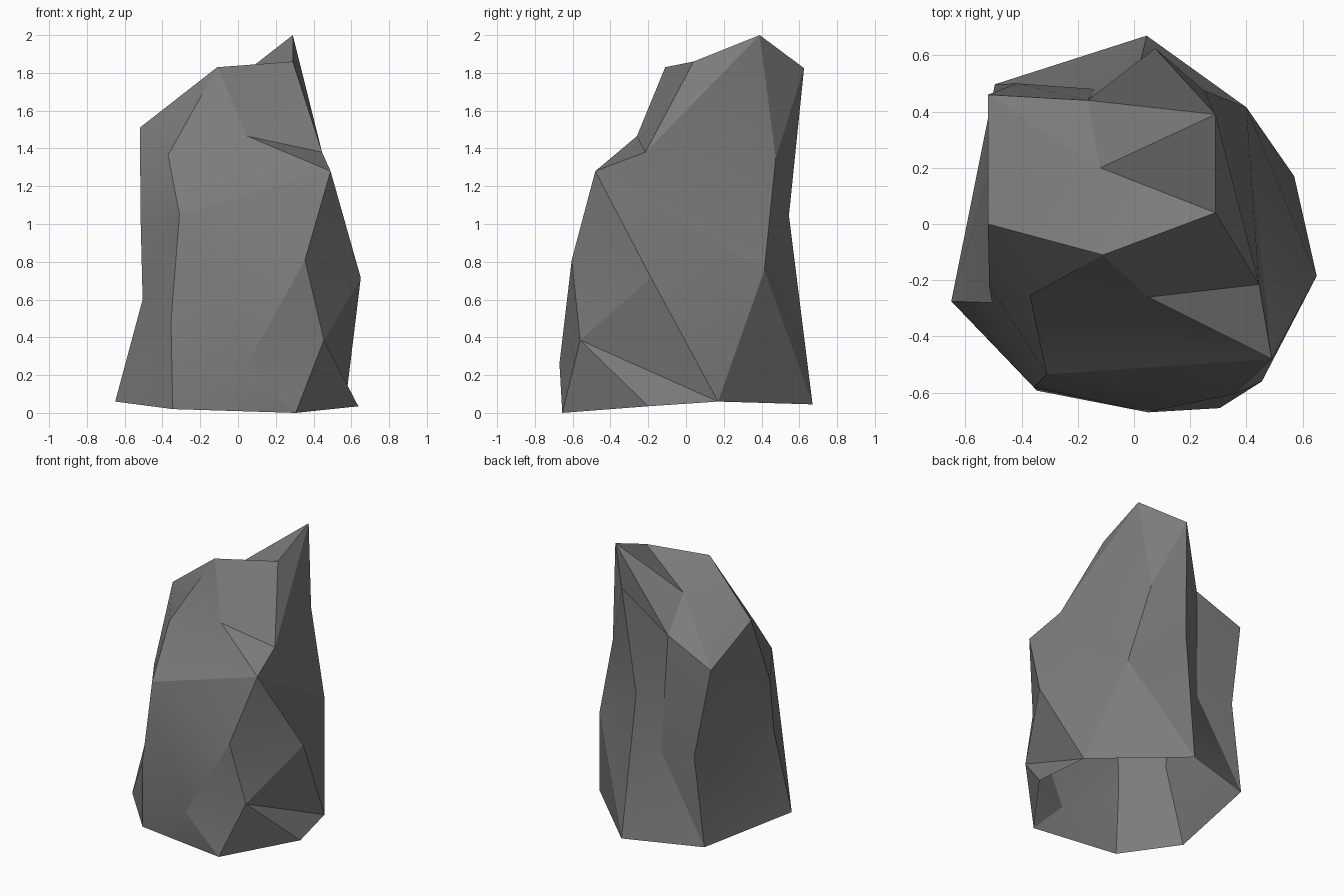
import bpy, bmesh, math

if "Cube" in bpy.data.objects:
    bpy.data.objects.remove(bpy.data.objects["Cube"])

# Corner points of the boulder, grouped by height
crown = {
    'A': (.29, .39, 2.0), 'B': (-.11, -.11, 1.83), 'C': (.29, .04, 1.86),
    'D': (-.12, .20, 1.68), 'I': (.075, .625, 1.825), 'E': (-.52, 0, 1.51),
    'G': (-.165, .44, 1.475), 'S': (.05, -.26, 1.465), 'R': (.445, -.215, 1.38),
    'a': (-.37, -.255, 1.365), 'P': (.25, .475, 1.35), 'F': (-.52, .46, 1.325),
    'Q': (.49, -.48, 1.28),
}
waist = {
    'b': (-.31, -.535, 1.05), 'L': (.015, .545, 1.045), 'g': (-.515, -.22, 1.0),
    'T': (.355, -.605, .81), 'N': (.40, .415, .755), 'Z': (.65, -.185, .715),
    'K': (-.415, .50, .69), 'M': (-.137, .48, .655), 'f': (-.505, -.28, .60),
    'c': (-.355, -.58, .48), 'U': (.455, -.56, .385), 'V': (.05, -.67, .26),
}
foot = {
    'd': (-.345, -.593, .02), 'W': (.305, -.655, 0), 'X': (.637, -.20, .035),
    'Y': (.57, .17, .06), 'H': (.045, .67, .045), 'J': (-.495, .497, .06),
    'e': (-.65, -.275, .06),
}

bm = bmesh.new()
v = {k: bm.verts.new(p) for part in (crown, waist, foot) for k, p in part.items()}


def fan(hub, rim):
    """Triangular facets from a hub corner to each step of its rim."""
    for p, q in zip(rim, rim[1:]):
        bm.faces.new((v[hub], v[p], v[q]))


fan('D', 'CAGFEBC')      # notched top
fan('A', 'CRPIG')        # peak
fan('S', 'CRQaBC')       # front ledge
fan('E', 'gaB')          # left shoulder
fan('b', 'aQTVcfga')     # front face
fan('c', 'fedV')         # front left foot
fan('V', 'dW')           # front foot
fan('U', 'TZYXWVT')      # right front corner
fan('Q', 'ZT')           # right front edge
fan('N', 'PRQZYH')       # right face
fan('L', 'IPNHMGI')      # back ridge
fan('K', 'GFEgfeJMG')    # back left corner
fan('J', 'HM')           # back foot
# The underside stays open, as in the view from below

bmesh.ops.recalc_face_normals(bm, faces=bm.faces)
mesh = bpy.data.meshes.new('boulder')
bm.to_mesh(mesh)
bm.free()
boulder = bpy.data.objects.new('boulder', mesh)
bpy.context.collection.objects.link(boulder)

# Dark stone, smooth over shallow angles
stone = bpy.data.materials.new('stone')
stone.diffuse_color = (.2, .2, .2, 1)
stone.use_nodes = True
stone.node_tree.nodes["Principled BSDF"].inputs["Base Color"].default_value = stone.diffuse_color
mesh.materials.append(stone)
bpy.context.view_layer.objects.active = boulder
boulder.select_set(True)
bpy.ops.object.shade_smooth_by_angle(angle=math.radians(20))
